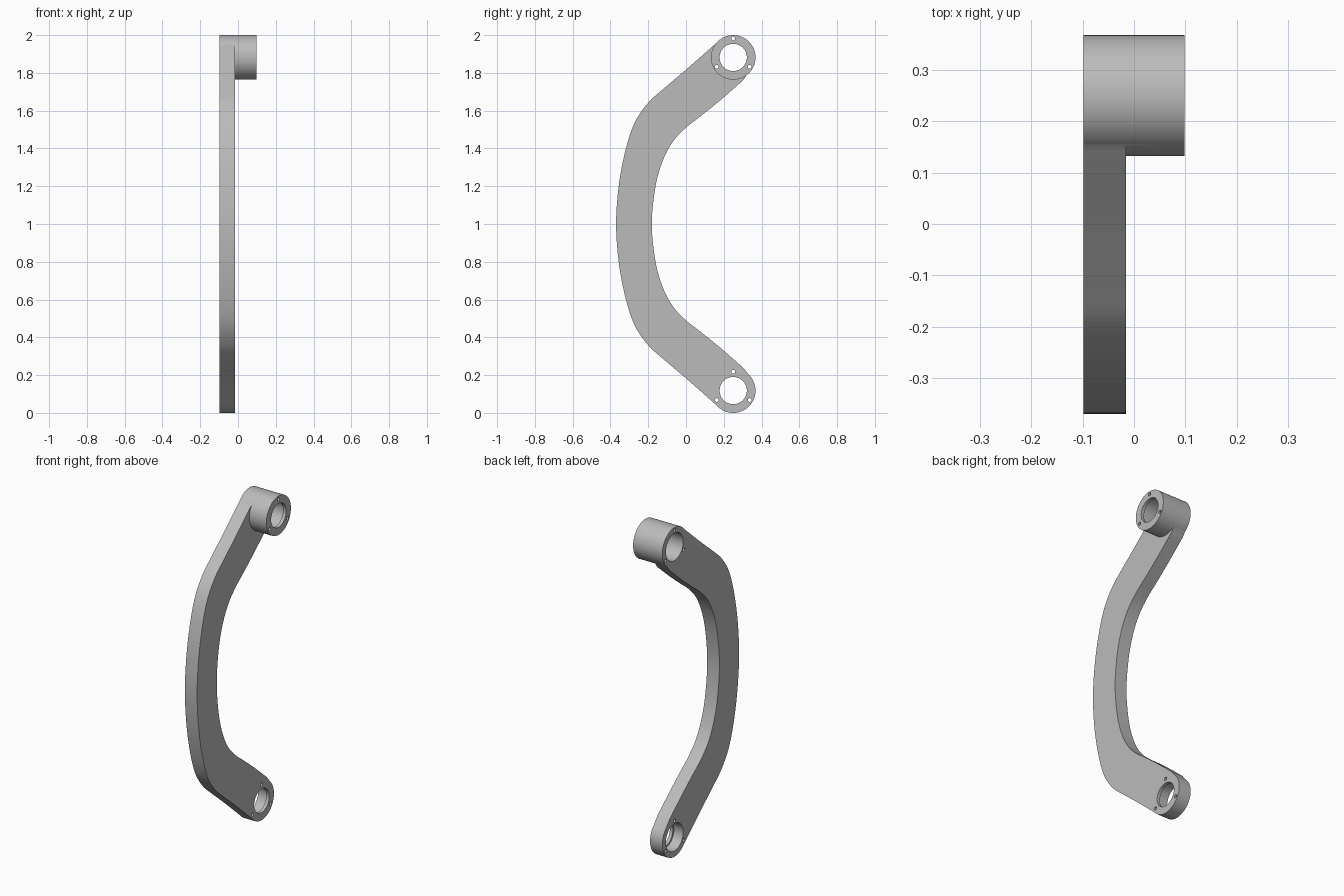
import bpy, bmesh, math
from mathutils import Vector, Matrix

cube = bpy.data.objects.get("Cube")
if cube:
    bpy.data.objects.remove(cube, do_unlink=True)

BACK, PLATE, FRONT = -0.098, -0.016, 0.098   # x of the flat faces
EYE_Y, LOW_Z, HIGH_Z, EYE_R = 0.25, 0.118, 1.882, 0.118
LIP = 0.02

grey = bpy.data.materials.new("grey metal")
grey.use_nodes = True
grey.diffuse_color = (0.5, 0.5, 0.5, 1)
grey.node_tree.nodes["Principled BSDF"].inputs["Base Color"].default_value = (0.5, 0.5, 0.5, 1)


def finish(name, bm):
    bmesh.ops.recalc_face_normals(bm, faces=bm.faces)
    mesh = bpy.data.meshes.new(name)
    bm.to_mesh(mesh)
    bm.free()
    mesh.materials.append(grey)
    obj = bpy.data.objects.new(name, mesh)
    bpy.context.collection.objects.link(obj)
    return obj


def rod(name, x0, x1, y, z, r, sides=64):
    """Cylinder lying along x."""
    bm = bmesh.new()
    bmesh.ops.create_cone(bm, cap_ends=True, segments=sides, radius1=r, radius2=r, depth=x1 - x0,
                          matrix=Matrix.Translation(((x0 + x1) / 2, y, z)) @ Matrix.Rotation(math.pi / 2, 4, "Y"))
    return finish(name, bm)


def combine(target, other, operation):
    mod = target.modifiers.new("join", "BOOLEAN")
    mod.operation, mod.solver, mod.object = operation, "EXACT", other
    bpy.context.view_layer.objects.active = target
    bpy.ops.object.modifier_apply(modifier=mod.name)
    bpy.data.objects.remove(other, do_unlink=True)


def smooth_line(points, steps=6):
    """Catmull-Rom curve through the points."""
    p = [Vector(q) for q in points]
    p = [2 * p[0] - p[1]] + p + [2 * p[-1] - p[-2]]
    out = []
    for a, b, c, d in zip(p, p[1:], p[2:], p[3:]):
        for i in range(steps):
            t = i / steps
            out.append(0.5 * (2 * b + (c - a) * t + (2 * a - 5 * b + 4 * c - d) * t * t
                              + (3 * b - a - 3 * c + d) * t ** 3))
    return out + [p[-2]]


def mirrored(half):
    """Complete a lower half edge with its upper reflection."""
    return half + [(y, 2 - z) for y, z in reversed(half[:-1])]


def end_arc(z, r, start, stop, n=32):
    angles = [math.radians(start + (stop - start) * i / n) for i in range(n + 1)]
    return [Vector((EYE_Y + r * math.cos(a), z + r * math.sin(a))) for a in angles]


# Curved arm: outer edge, upper round end, inner edge, lower round end
outer = smooth_line(mirrored([(0.14, 0.06), (0, 0.183), (-0.12, 0.285), (-0.2, 0.358), (-0.27, 0.46),
                              (-0.318, 0.6), (-0.355, 0.79), (-0.37, 1)]))
inner = smooth_line(mirrored([(0.3, 0.242), (0.18, 0.346), (0.08, 0.427), (0, 0.49), (-0.07, 0.565),
                              (-0.125, 0.67), (-0.163, 0.81), (-0.181, 1)]))
outline = (outer + end_arc(HIGH_Z, EYE_R - 0.004, 130, -45)
           + inner[::-1] + end_arc(LOW_Z, EYE_R, 45, -130))
bm = bmesh.new()
face = bm.faces.new([bm.verts.new((BACK, p.x, p.y)) for p in outline])
moved = bmesh.ops.extrude_face_region(bm, geom=[face])["geom"]
bmesh.ops.translate(bm, vec=(PLATE - BACK, 0, 0),
                    verts=[v for v in moved if isinstance(v, bmesh.types.BMVert)])
arm = finish("curved_arm", bm)

# Upper boss
combine(arm, rod("boss", BACK, FRONT, EYE_Y, HIGH_Z, EYE_R, 96), "UNION")

# Stepped bores and three pin holes in each eye
for z, near in ((LOW_Z, PLATE), (HIGH_Z, FRONT)):
    combine(arm, rod("bore", BACK - 0.1, near - LIP, EYE_Y, z, 0.083), "DIFFERENCE")
    combine(arm, rod("lip_hole", near - 2 * LIP, near + 0.1, EYE_Y, z, 0.072), "DIFFERENCE")
    for deg in (90, 210, 330):
        a = math.radians(deg)
        combine(arm, rod("pin_hole", BACK - 0.1, near + 0.1, EYE_Y + 0.1 * math.cos(a),
                         z + 0.1 * math.sin(a), 0.01, 16), "DIFFERENCE")

bpy.ops.object.select_all(action="DESELECT")
arm.select_set(True)
bpy.context.view_layer.objects.active = arm
bpy.ops.object.shade_smooth_by_angle(angle=math.radians(30))
